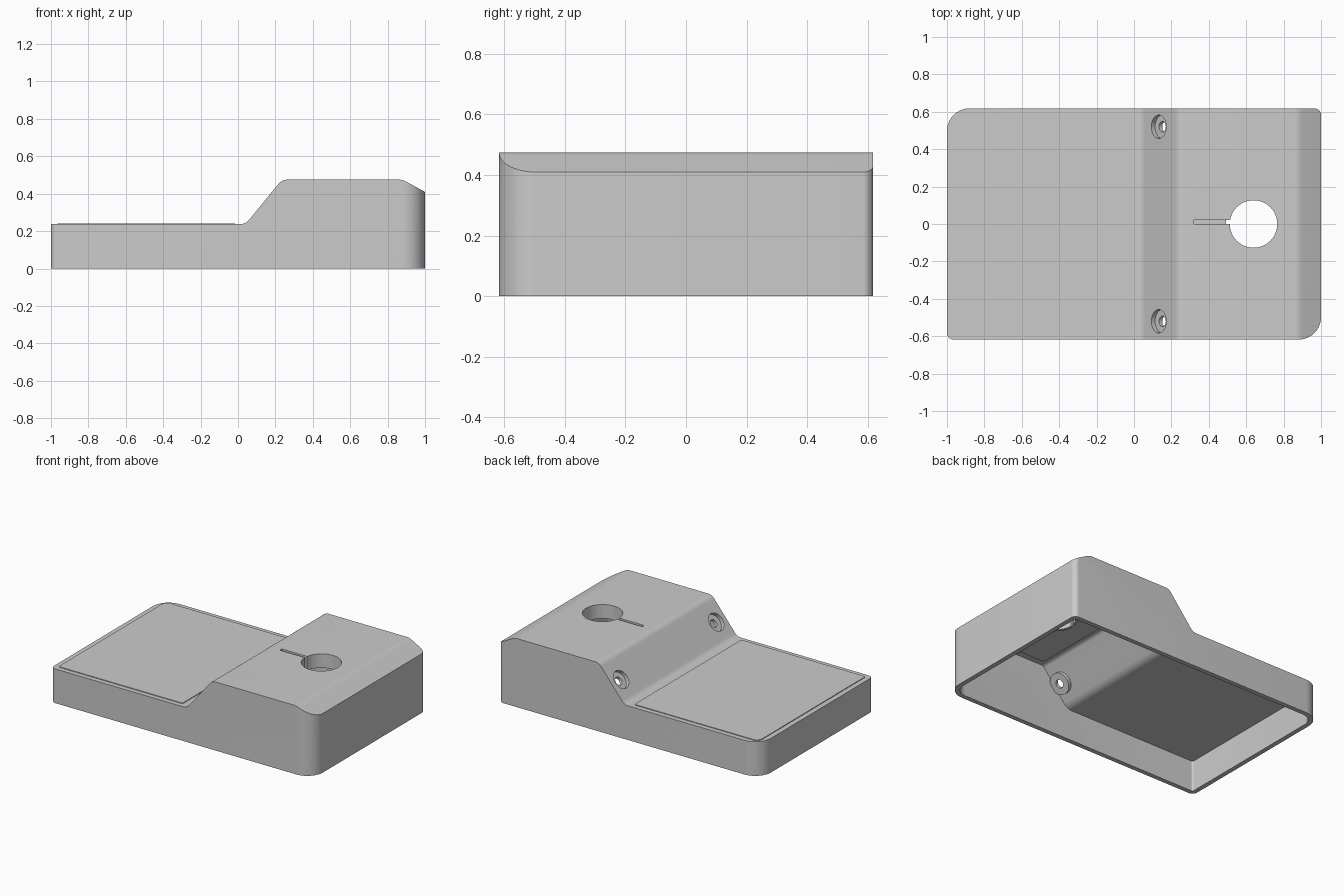
import bpy, bmesh, math
from mathutils import Vector, Matrix

cube = bpy.data.objects.get("Cube")
if cube:
    bpy.data.objects.remove(cube, do_unlink=True)

grey = bpy.data.materials.new("plain grey")
grey.use_nodes = True
colour = (0.6, 0.6, 0.6, 1)
grey.diffuse_color = colour
grey.node_tree.nodes["Principled BSDF"].inputs["Base Color"].default_value = colour


def rounded(corners, steps=10):
    """Outline from (a, b, radius) corners, each filleted by an arc."""
    pts = []
    for i, (a, b, r) in enumerate(corners):
        p = Vector((a, b))
        if r == 0:
            pts.append(p)
            continue
        u = (Vector(corners[i - 1][:2]) - p).normalized()
        v = (Vector(corners[(i + 1) % len(corners)][:2]) - p).normalized()
        half = u.angle(v) / 2
        centre = p + (u + v).normalized() * r / math.sin(half)
        start = p + u * r / math.tan(half) - centre
        end = p + v * r / math.tan(half) - centre
        sweep = start.angle_signed(end)
        for k in range(steps + 1):
            pts.append(centre + Matrix.Rotation(-sweep * k / steps, 2) @ start)
    return pts


def make(name, bm):
    bmesh.ops.recalc_face_normals(bm, faces=bm.faces)
    mesh = bpy.data.meshes.new(name)
    bm.to_mesh(mesh)
    bm.free()
    mesh.materials.append(grey)
    ob = bpy.data.objects.new(name, mesh)
    bpy.context.collection.objects.link(ob)
    return ob


def prism(name, outline, low, high, along="Z"):
    bm = bmesh.new()
    if along == "Z":
        place, step = lambda p: (p.x, p.y, low), (0, 0, high - low)
    else:
        place, step = lambda p: (p.x, low, p.y), (0, high - low, 0)
    face = bm.faces.new([bm.verts.new(place(p)) for p in outline])
    ext = bmesh.ops.extrude_face_region(bm, geom=[face], use_keep_orig=True)
    bmesh.ops.translate(bm, vec=step, verts=[g for g in ext["geom"] if isinstance(g, bmesh.types.BMVert)])
    return make(name, bm)


def cylinder(name, start, direction, radius, length):
    bm = bmesh.new()
    spin = Vector(direction).to_track_quat("Z", "Y").to_matrix().to_4x4()
    centre = Vector(start) + Vector(direction) * length / 2
    bmesh.ops.create_cone(bm, cap_ends=True, segments=48, radius1=radius, radius2=radius,
                          depth=length, matrix=Matrix.Translation(centre) @ spin)
    return make(name, bm)


def combine(target, tool, operation):
    mod = target.modifiers.new(operation.lower(), "BOOLEAN")
    mod.object, mod.operation, mod.solver = tool, operation, "EXACT"
    bpy.context.view_layer.objects.active = target
    bpy.ops.object.modifier_apply(modifier=mod.name)
    bpy.data.objects.remove(tool, do_unlink=True)


def plan(inset):
    x, y = 1 - inset, 0.618 - inset
    big, small = 0.12 - inset, max(0.035 - inset, 0.012)
    return rounded([(-x, -y, small), (x, -y, big), (x, y, small), (-x, y, big)])


# Outer body: stepped side profile trimmed to the rounded plan
LOW, HIGH = 0.237, 0.475
body = prism("housing", rounded([
    (-1.1, 0, 0), (1.1, 0, 0), (1.1, 0.355, 0), (0.88, HIGH, 0.08),
    (0.235, HIGH, 0.06), (0.04, LOW, 0.06), (-1.1, LOW, 0)]), -0.8, 0.8, "Y")
combine(body, prism("plan_trim", plan(0), -0.1, 0.7), "INTERSECT")

# Hollow interior, open at the bottom
roof = 0.024
cavity = prism("cavity", rounded([
    (-1.1, -0.05, 0), (1.1, -0.05, 0), (1.1, 0.328, 0), (0.874, HIGH - roof, 0.056),
    (0.246, HIGH - roof, 0.036), (0.051, LOW - roof, 0.084), (-1.1, LOW - roof, 0)]), -0.8, 0.8, "Y")
combine(cavity, prism("cavity_trim", plan(0.032), -0.1, 0.7), "INTERSECT")
combine(body, cavity, "DIFFERENCE")

# Screw bosses with counterbored holes, square to the slope
axis = Vector((0.238, 0, -0.195)).normalized()
for side in (-1, 1):
    seat = Vector((0.132, side * 0.52, 0.35))
    combine(body, cylinder("boss", seat + axis * 0.012, axis, 0.072, 0.036), "UNION")
    combine(body, cylinder("counterbore", seat - axis * 0.1, axis, 0.0625, 0.126), "DIFFERENCE")
    combine(body, cylinder("screw_hole", seat, axis, 0.028, 0.2), "DIFFERENCE")

# Backing panel under the high deck and a collar around the opening
backing = rounded([(0.28, -0.54, 0.01), (0.85, -0.54, 0.01), (0.85, 0.54, 0.01), (0.28, 0.54, 0.01)])
combine(body, prism("backing_panel", backing, HIGH - roof - 0.005, HIGH - 0.01), "UNION")
combine(body, cylinder("collar", (0.639, 0, 0.378), (0, 0, 1), 0.145, 0.085), "UNION")

# Round opening with a narrow groove leading into it
combine(body, cylinder("opening", (0.639, 0, 0.3), (0, 0, 1), 0.127, 0.3), "DIFFERENCE")
for name, left, bottom in (("groove", 0.32, 0.457), ("groove_end", 0.492, 0.33)):
    strip = [Vector(p) for p in ((left, 0), (0.56, 0), (0.56, 0.022), (left, 0.022))]
    combine(body, prism(name, strip, bottom, 0.6), "DIFFERENCE")

# Thin raised panel on the low deck
panel = prism("deck_panel", rounded([
    (-0.965, -0.585, 0.01), (-0.015, -0.585, 0.01), (-0.015, 0.585, 0.01), (-0.965, 0.585, 0.04)]),
    LOW - 0.003, LOW + 0.005)

for ob in (body, panel):
    bpy.ops.object.select_all(action="DESELECT")
    ob.select_set(True)
    bpy.context.view_layer.objects.active = ob
    bpy.ops.object.shade_smooth_by_angle(angle=math.radians(25))
